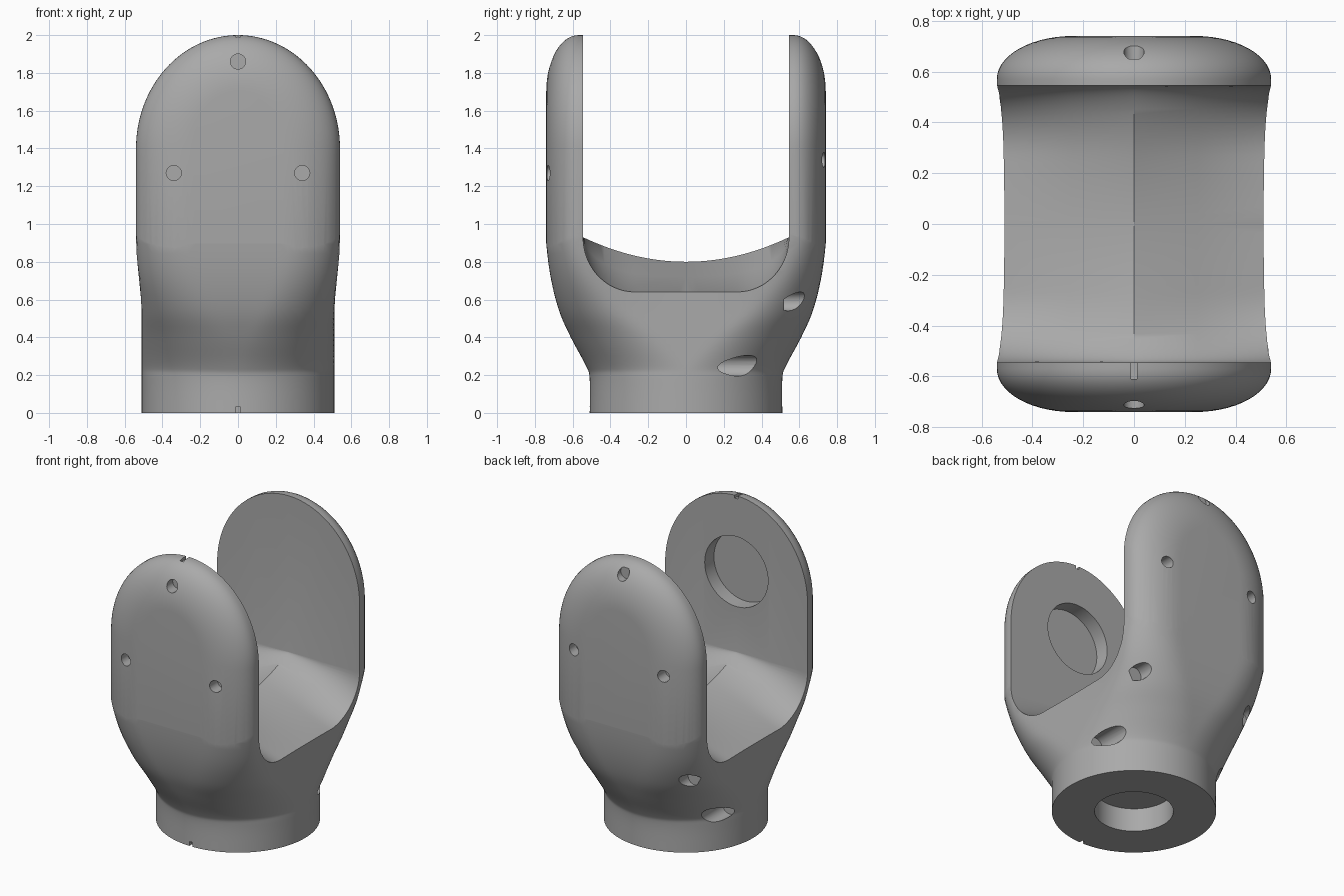
import bpy, bmesh
from math import sin, cos, pi, sqrt
from mathutils import Matrix

if "Cube" in bpy.data.objects:
    bpy.data.objects.remove(bpy.data.objects["Cube"], do_unlink=True)


def make_object(name, bm):
    bmesh.ops.recalc_face_normals(bm, faces=bm.faces[:])
    mesh = bpy.data.meshes.new(name)
    bm.to_mesh(mesh)
    bm.free()
    obj = bpy.data.objects.new(name, mesh)
    bpy.context.collection.objects.link(obj)
    return obj


def loft(name, rings):
    bm = bmesh.new()
    loops = [[bm.verts.new(p) for p in ring] for ring in rings]
    for a, b in zip(loops, loops[1:]):
        for i in range(len(a)):
            j = (i + 1) % len(a)
            bm.faces.new((a[i], a[j], b[j], b[i]))
    bm.faces.new(loops[0])
    bm.faces.new(loops[-1])
    return make_object(name, bm)


def cylinder(name, center, radius, length, axis="Z", sides=32):
    bm = bmesh.new()
    turn = Matrix.Rotation(pi / 2, 4, "X") if axis == "Y" else Matrix()
    bmesh.ops.create_cone(bm, cap_ends=True, segments=sides, radius1=radius, radius2=radius,
                          depth=length, matrix=Matrix.Translation(center) @ turn)
    return make_object(name, bm)


def box(name, center, size):
    bm = bmesh.new()
    bmesh.ops.create_cube(bm, size=1, matrix=Matrix.Translation(center) @ Matrix.Diagonal((*size, 1)))
    return make_object(name, bm)


NECK = 0.51      # neck radius
GAP = 0.545      # half the space between the arms


def smooth_profile(keys, steps=5):
    """Catmull-Rom through the section keys."""
    out = []
    for i in range(len(keys) - 1):
        p0, p1, p2, p3 = (keys[max(0, min(len(keys) - 1, i + k))] for k in (-1, 0, 1, 2))
        for s in range(steps):
            t = s / steps
            out.append([b + t * ((c - a) / 2 + t * ((a - 2.5 * b + 2 * c - d / 2)
                        + t * (1.5 * (b - c) + (d - a) / 2)))
                        for a, b, c, d in zip(p0, p1, p2, p3)])
    return out + [list(keys[-1])]


def section(z, hx, hy, rx, ry, count=128):
    """Rounded rectangle, slightly waisted between the arms."""
    ring = []
    for k in range(count):
        a = 2 * pi * k / count
        lo, hi = 0.0, 2.0
        for _ in range(30):
            r = (lo + hi) / 2
            u = max(abs(r * cos(a)) - hx + rx, 0) / rx
            v = max(abs(r * sin(a)) - hy + ry, 0) / ry
            lo, hi = (r, hi) if u * u + v * v < 1 else (lo, r)
        x, y = lo * cos(a), lo * sin(a)
        x *= 1 - max(0, 1 - NECK / hx) * max(0, 1 - (y / GAP) ** 2)
        ring.append((x, y, z))
    return ring


# Yoke body: round neck flaring into a rounded block
keys = [(0.00, 0.51, 0.51, 0.51, 0.51), (0.18, 0.51, 0.51, 0.51, 0.51),
        (0.25, 0.51, 0.53, 0.505, 0.52), (0.40, 0.51, 0.61, 0.46, 0.45),
        (0.55, 0.513, 0.675, 0.38, 0.34), (0.75, 0.533, 0.722, 0.31, 0.24),
        (1.00, 0.542, 0.748, 0.24, 0.16), (1.30, 0.546, 0.76, 0.2, 0.13),
        (2.10, 0.546, 0.76, 0.2, 0.13)]
body = loft("yoke_body", [section(*k) for k in smooth_profile(keys)])


# Arched outline with softly rounded outer edges
def arch(y, inset):
    w, h, n = 0.54 - inset, 0.6 - inset, 64
    return [(w, y, -0.1)] + [(w * cos(pi * k / n), y, 1.4 + h * sin(pi * k / n))
                             for k in range(n + 1)] + [(-w, y, -0.1)]


edge = [(0.57 + 0.17 * sin(t), 0.3 * (1 - cos(t))) for t in (pi / 2 * k / 14 for k in range(15))]
arch_cutter = loft("arch_cutter", [arch(-y, d) for y, d in reversed(edge)] + [arch(y, d) for y, d in edge])


# Space between the arms, with a ridged saddle floor
def slot_section(x, n=48):
    t = min(abs(x) / NECK, 1)
    ring = []
    for k in range(n + 1):
        y = -GAP * cos(pi * k / n)
        c = max(0, abs(y) - 0.27) / (GAP - 0.27)
        side = 0.64 + 0.29 * (1 - sqrt(max(0, 1 - c * c)))
        ridge = 0.80 + 0.13 * (y / GAP) ** 2
        ring.append((x, y, ridge + t * (side - ridge)))
    return ring + [(x, GAP, 2.3), (x, -GAP, 2.3)]


slot = loft("slot_cutter", [slot_section(x) for x in (-0.7, -NECK, -0.25, 0, 0.25, NECK, 0.7)])

# Bores, screw holes and small notches
cuts = [slot,
        cylinder("neck_bore", (0, 0, 0), 0.245, 0.32, sides=48),
        cylinder("front_arm_recess", (0, -0.545, 1.48), 0.24, 0.2, "Y", 48),
        box("top_notch", (0, -0.57, 2.0), (0.025, 0.08, 0.04)),
        box("neck_notch", (0, -0.51, 0.0), (0.025, 0.05, 0.06))]
for side, lift in ((-1, 0), (1, 0.07)):
    for x, z in ((0, 1.86), (0.34, 1.27), (-0.34, 1.27)):
        cuts.append(cylinder("screw_hole", (x, side * 0.73, z + lift), 0.04, 0.16, "Y"))
for x in (-0.43, 0.43):
    cuts.append(cylinder("lower_bolt_hole", (x, 0.4, 0.25), 0.055, 0.52, "Y"))
    cuts.append(cylinder("upper_bolt_hole", (x, 0.7, 0.59), 0.05, 0.36, "Y"))

# Carve the body, then bake the result
for cutter in [arch_cutter] + cuts:
    mod = body.modifiers.new(cutter.name, "BOOLEAN")
    mod.operation = "INTERSECT" if cutter is arch_cutter else "DIFFERENCE"
    mod.solver = "EXACT"
    mod.object = cutter
    cutter.hide_render = True
bpy.context.view_layer.update()
baked = bpy.data.meshes.new_from_object(body.evaluated_get(bpy.context.evaluated_depsgraph_get()))
body.modifiers.clear()
body.data = baked
for cutter in [arch_cutter] + cuts:
    bpy.data.objects.remove(cutter, do_unlink=True)

# Single grey finish
grey = bpy.data.materials.new("plain_grey")
grey.use_nodes = True
grey.diffuse_color = (0.4, 0.4, 0.4, 1)
grey.node_tree.nodes["Principled BSDF"].inputs["Base Color"].default_value = (0.4, 0.4, 0.4, 1)
body.data.materials.clear()
body.data.materials.append(grey)

bpy.ops.object.select_all(action="DESELECT")
body.select_set(True)
bpy.context.view_layer.objects.active = body
bpy.ops.object.shade_smooth_by_angle(angle=0.6)
